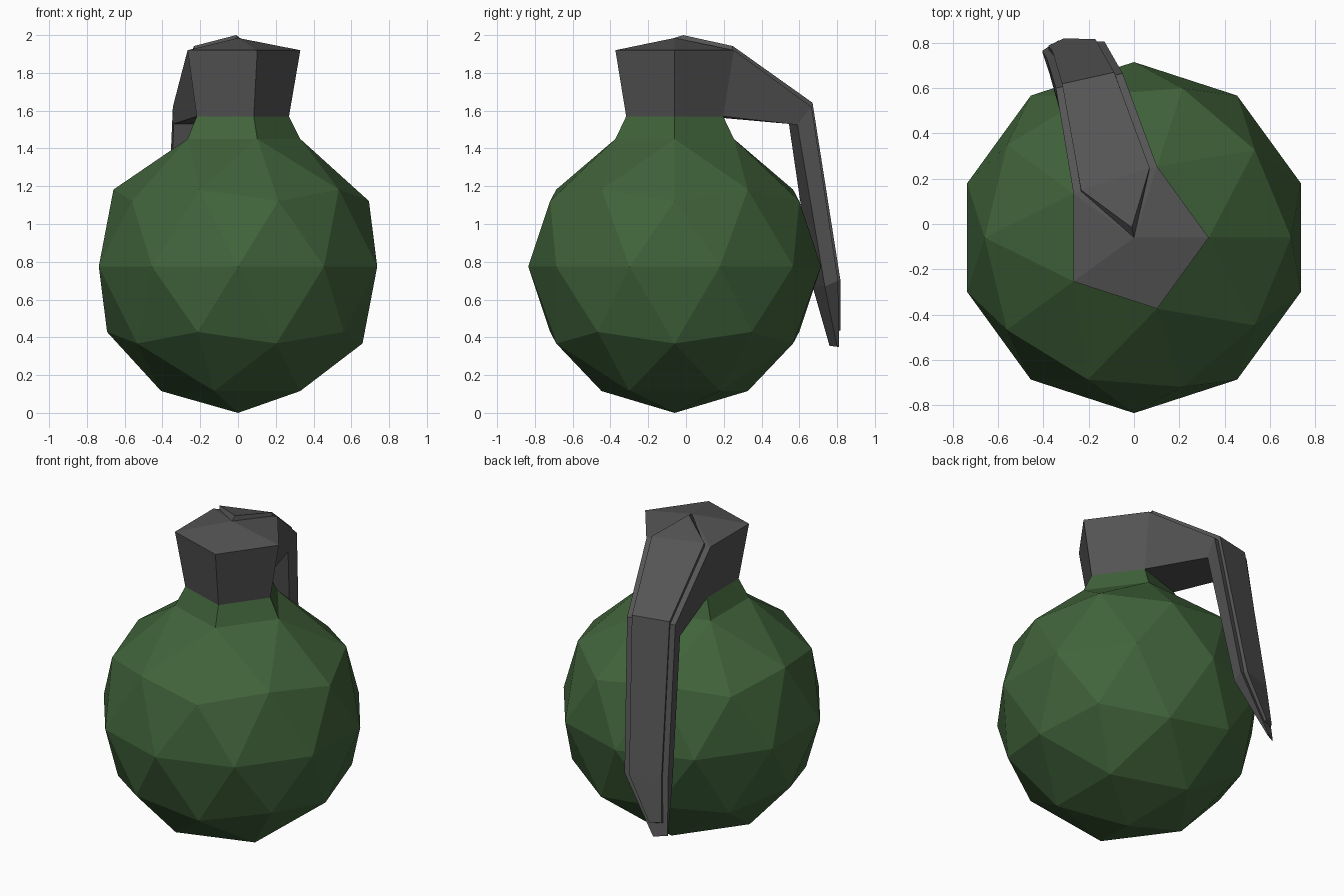
import bpy, bmesh, math
from mathutils import Vector

if "Cube" in bpy.data.objects:
    bpy.data.objects.remove(bpy.data.objects["Cube"])

CENTRE_Y = -0.06
R = 0.775


def material(name, rgb):
    m = bpy.data.materials.new(name)
    m.diffuse_color = (*rgb, 1)
    m.use_nodes = True
    m.node_tree.nodes["Principled BSDF"].inputs["Base Color"].default_value = m.diffuse_color
    return m


GREEN = material("olive_green", (0.052, 0.125, 0.043))
GREY = material("dark_grey", (0.088, 0.088, 0.088))


def finish(bm, name, mat):
    bmesh.ops.recalc_face_normals(bm, faces=bm.faces)
    me = bpy.data.meshes.new(name)
    bm.to_mesh(me)
    bm.free()
    me.materials.append(mat)
    ob = bpy.data.objects.new(name, me)
    bpy.context.collection.objects.link(ob)
    return ob


def ring(radius, z):
    """Five points of a pentagon with one corner on +x."""
    return [Vector((radius * math.cos(k * math.tau / 5),
                    CENTRE_Y + radius * math.sin(k * math.tau / 5), z)) for k in range(5)]


def loft(bm, sections, caps=True):
    loops = [[bm.verts.new(p) for p in s] for s in sections]
    n = len(loops[0])
    for a, b in zip(loops, loops[1:]):
        for i in range(n):
            j = (i + 1) % n
            bm.faces.new((a[i], a[j], b[j], b[i]))
    if caps:
        bm.faces.new(loops[0])
        bm.faces.new(loops[-1])
    return loops


# Body: faceted ball whose top opens into a short five-sided neck
bm = bmesh.new()
bmesh.ops.create_icosphere(bm, subdivisions=2, radius=R)
bmesh.ops.translate(bm, verts=bm.verts, vec=(0, CENTRE_Y, R))
pole = max(bm.verts, key=lambda v: v.co.z)
collar = [e.other_vert(pole) for e in pole.link_edges]
bmesh.ops.delete(bm, geom=[pole], context='VERTS')
for v in collar:
    off = Vector((v.co.x, v.co.y - CENTRE_Y, 0)).normalized() * 0.33
    v.co = (off.x, off.y + CENTRE_Y, 1.45)
rim = [e for e in bm.edges if e.is_boundary]
ext = bmesh.ops.extrude_edge_only(bm, edges=rim)["geom"]
for v in [g for g in ext if isinstance(g, bmesh.types.BMVert)]:
    off = Vector((v.co.x, v.co.y - CENTRE_Y, 0)).normalized() * 0.27
    v.co = (off.x, off.y + CENTRE_Y, 1.57)
finish(bm, "body", GREEN)

# Head: flared pentagon with a low pointed cap
bm = bmesh.new()
low, high = ring(0.27, 1.57), ring(0.33, 1.92)
loops = loft(bm, [low, high], caps=False)
bm.faces.new(loops[0])
apex = Vector((0, CENTRE_Y, 1.985))
tip = bm.verts.new(apex)
for i in range(5):
    bm.faces.new((loops[1][i], loops[1][(i + 1) % 5], tip))
finish(bm, "head", GREY)

# Lever: sections are outer left, outer right, inner right, inner left
V = Vector
sections = [
    [high[2], high[1], low[1], low[2]],
    [V((-0.345, 0.60, 1.62)), V((-0.05, 0.665, 1.62)),
     V((-0.06, 0.59, 1.525)), V((-0.34, 0.545, 1.53))],
    [V((-0.385, 0.73, 0.70)), V((-0.13, 0.805, 0.70)),
     V((-0.14, 0.735, 0.67)), V((-0.375, 0.67, 0.67))],
    [V((-0.405, 0.765, 0.355)), V((-0.335, 0.81, 0.35)),
     V((-0.335, 0.80, 0.35)), V((-0.405, 0.76, 0.355))],
]
bm = bmesh.new()
loft(bm, sections)
finish(bm, "lever", GREY)

# Raised plate running along the outside of the lever, pointed at the head
offsets = [V((0, 0.005, 0.022)), V((-0.005, 0.012, 0.022)),
           V((-0.008, 0.022, 0.004)), V((0, 0.02, 0.01))]
knee, end = sections[2], sections[3]
strip = [s[:2] for s in sections[:3]]
strip.append([end[i].lerp(knee[i], 0.22) for i in (0, 1)])
base_rows, top_rows = [], []
for (l, r), off, inset in zip(strip, offsets, (0.09, 0.11, 0.13, 0.2)):
    row = [l.lerp(r, inset), r.lerp(l, inset)]
    base_rows.append(row)
    top_rows.append([p + off for p in row])

bm = bmesh.new()


def outline(rows, point):
    left = [bm.verts.new(r[0]) for r in rows]
    right = [bm.verts.new(r[1]) for r in rows]
    nose = bm.verts.new(point)
    bm.faces.new((nose, right[0], left[0]))
    for i in range(3):
        bm.faces.new((left[i], right[i], right[i + 1], left[i + 1]))
    return [nose] + right + left[::-1]


base = outline(base_rows, apex)
top = outline(top_rows, apex + V((-0.01, 0.045, 0.015)))
for i in range(len(base)):
    j = (i + 1) % len(base)
    bm.faces.new((base[i], base[j], top[j], top[i]))
finish(bm, "lever_plate", GREY)
